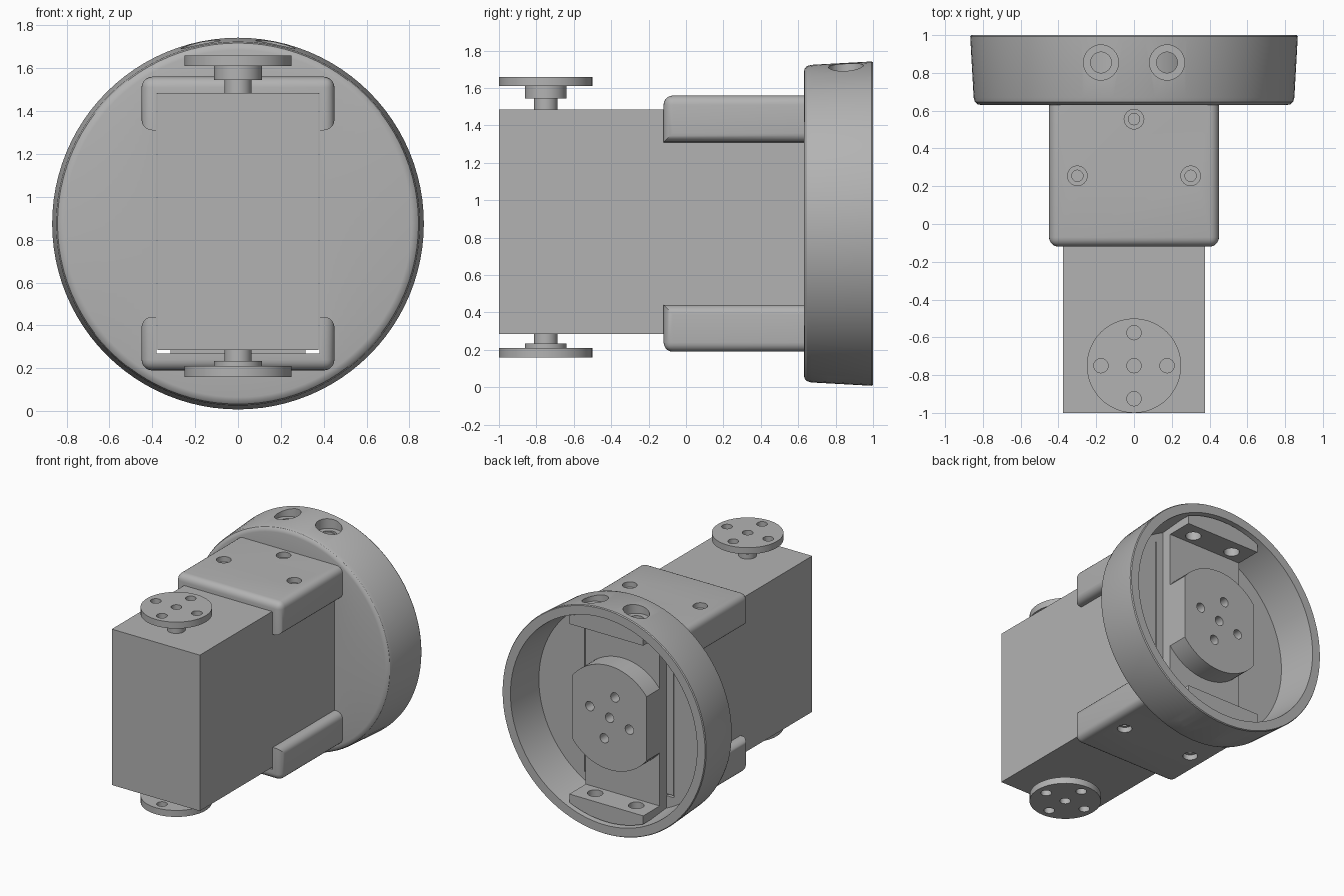
import bpy, bmesh, math
from mathutils import Matrix, Vector

if "Cube" in bpy.data.objects:
    bpy.data.objects.remove(bpy.data.objects["Cube"], do_unlink=True)

MID = 0.875                                   # height of the cup axis
ALONG_Y = Matrix.Rotation(-math.pi / 2, 4, "X")

grey = bpy.data.materials.new("plain_grey")
grey.use_nodes = True
grey.diffuse_color = (0.45, 0.45, 0.45, 1)
grey.node_tree.nodes["Principled BSDF"].inputs["Base Color"].default_value = (0.45, 0.45, 0.45, 1)


def add_lathe(bm, profile, matrix, steps=32):
    """Spin a (radius, height) profile that starts and ends on the axis."""
    part = bmesh.new()
    verts = [part.verts.new((r, 0, h)) for r, h in profile]
    edges = [part.edges.new(pair) for pair in zip(verts, verts[1:])]
    bmesh.ops.spin(part, geom=verts + edges, cent=(0, 0, 0), axis=(0, 0, 1),
                   angle=2 * math.pi, steps=steps, use_merge=True)
    bmesh.ops.remove_doubles(part, verts=part.verts, dist=1e-5)
    part.transform(matrix)
    bmesh.ops.recalc_face_normals(part, faces=part.faces)
    mesh = bpy.data.meshes.new("temp")
    part.to_mesh(mesh)
    part.free()
    bm.from_mesh(mesh)
    bpy.data.meshes.remove(mesh)


def add_box(bm, low, high):
    low, high = Vector(low), Vector(high)
    size = Matrix.Diagonal((*(high - low), 1))
    return bmesh.ops.create_cube(bm, size=1, matrix=Matrix.Translation((low + high) / 2) @ size)


def add_prism(bm, outline, y0, y1):
    """Extrude an (x, z) outline, z measured from the cup axis, along y."""
    face = bm.faces.new([bm.verts.new((x, y0, MID + z)) for x, z in outline])
    new = bmesh.ops.extrude_face_region(bm, geom=[face])["geom"]
    bmesh.ops.translate(bm, vec=(0, y1 - y0, 0),
                        verts=[v for v in new if isinstance(v, bmesh.types.BMVert)])
    bmesh.ops.recalc_face_normals(bm, faces=bm.faces)


def finish(bm, name):
    mesh = bpy.data.meshes.new(name)
    bm.to_mesh(mesh)
    bm.free()
    mesh.materials.append(grey)
    obj = bpy.data.objects.new(name, mesh)
    bpy.context.collection.objects.link(obj)
    return obj


def cut(obj, bm):
    """Subtract the cutter mesh and bake the result."""
    cutter = finish(bm, "cutter")
    cutter.hide_render = True
    mod = obj.modifiers.new("cut", "BOOLEAN")
    mod.operation, mod.solver, mod.object = "DIFFERENCE", "EXACT", cutter
    result = bpy.data.meshes.new_from_object(obj.evaluated_get(bpy.context.evaluated_depsgraph_get()))
    obj.modifiers.clear()
    obj.data = result
    bpy.data.objects.remove(cutter, do_unlink=True)


def mirrored(obj, name):
    """Copy a part upside down about the cup axis."""
    copy = obj.copy()
    copy.data = obj.data.copy()
    copy.name = name
    copy.data.transform(Matrix.Translation((0, 0, 2 * MID)) @ Matrix.Diagonal((1, 1, -1, 1)))
    copy.data.flip_normals()
    bpy.context.collection.objects.link(copy)
    return copy


def drill(radius, h0, h1):
    return [(0, h0), (radius, h0), (radius, h1), (0, h1)]


# Channel through the brackets and the cup floor
def channel():
    bm = bmesh.new()
    add_box(bm, (-0.38, -0.5, MID - 0.605), (0.38, 0.8, MID + 0.605))
    return bm


# Screw holes through the cup rim, wide outside and narrow inside
def rim_screws():
    bm = bmesh.new()
    for x in (-0.175, 0.175):
        for side in (0, math.pi):
            place = Matrix.Translation((x, 0.855, MID)) @ Matrix.Rotation(side, 4, "X")
            add_lathe(bm, [(0, 0.55), (0.055, 0.55), (0.055, 0.78), (0.093, 0.78), (0.093, 1), (0, 1)], place)
    return bm


# Round cup, open to the back
bm = bmesh.new()
add_lathe(bm, [(0, 0.63), (0.81, 0.63), (0.828, 0.634), (0.842, 0.646), (0.849, 0.67),
               (0.867, 0.992), (0.862, 1), (0.795, 1), (0.77, 0.69), (0, 0.69)],
          Matrix.Translation((0, 0, MID)) @ ALONG_Y, 96)
cup = finish(bm, "cup")
cut(cup, channel())
cut(cup, rim_screws())

# Motor body
bm = bmesh.new()
add_box(bm, (-0.375, -1, 0.285), (0.375, 0.69, 1.485))
finish(bm, "motor_body")

# Back plate with curved flanges against the cup wall
bm = bmesh.new()
add_box(bm, (-0.315, 0.66, MID - 0.66), (0.315, 0.77, MID + 0.66))
finish(bm, "back_plate")
half = math.asin(0.315 / 0.785)
arc = [half * (1 - k / 8) for k in range(17)]
outline = [(0.785 * math.sin(a), 0.785 * math.cos(a)) for a in arc] + [(-0.315, 0.655), (0.315, 0.655)]
bm = bmesh.new()
add_prism(bm, outline, 0.68, 0.97)
flange = finish(bm, "upper_flange")
cut(flange, rim_screws())
mirrored(flange, "lower_flange")

# Round hub with two flat sides and five holes
start = math.acos(0.315 / 0.4)
arc = [start + (math.pi - 2 * start) * k / 24 for k in range(25)]
arc += [a + math.pi for a in arc]
bm = bmesh.new()
add_prism(bm, [(0.4 * math.cos(a), 0.4 * math.sin(a)) for a in arc], 0.75, 0.93)
hub = finish(bm, "hub")
bm = bmesh.new()
spots = [(0, 0)] + [(0.175 * math.cos(a), 0.175 * math.sin(a))
                    for a in (math.radians(15 + 90 * k) for k in range(4))]
for x, z in spots:
    add_lathe(bm, drill(0.036, 0.82, 1), Matrix.Translation((x, 0, MID + z)) @ ALONG_Y, 24)
cut(hub, bm)

# Brackets that wrap the motor above and below
bm = bmesh.new()
add_box(bm, (-0.45, -0.12, 1.31), (0.45, 0.65, 1.56))


def rounded(edge):
    mid = (edge.verts[0].co + edge.verts[1].co) / 2
    return mid.y < 0.6 and (abs(mid.x) > 0.4 or mid.z > 1.5)


bmesh.ops.bevel(bm, geom=[e for e in bm.edges if rounded(e)], offset=0.05, segments=5,
                profile=0.5, affect="EDGES")
bracket = finish(bm, "upper_bracket")
cut(bracket, channel())
bm = bmesh.new()
for x, y in ((0, 0.555), (-0.3, 0.255), (0.3, 0.255)):
    add_lathe(bm, [(0, 1.4), (0.03, 1.4), (0.03, 1.52), (0.052, 1.52), (0.052, 1.6), (0, 1.6)],
              Matrix.Translation((x, y, 0)), 24)
cut(bracket, bm)
mirrored(bracket, "lower_bracket")

# Horn discs on stepped shafts, drilled with five holes
for name, levels in (("upper_horn", (1.48, 1.545, 1.61, 1.66)), ("lower_horn", (0.29, 0.235, 0.21, 0.16))):
    root, step, under, outer = levels
    place = Matrix.Translation((0, -0.75, 0))
    bm = bmesh.new()
    add_lathe(bm, [(0, root), (0.063, root), (0.063, step), (0.112, step), (0.112, under),
                   (0.25, under), (0.25, outer), (0, outer)], place, 48)
    horn = finish(bm, name)
    reach = 0.05 if outer > MID else -0.05
    bm = bmesh.new()
    for x, y in ((0, 0), (0.175, 0), (-0.175, 0), (0, 0.175), (0, -0.175)):
        add_lathe(bm, drill(0.038, under - reach / 5, outer + reach),
                  place @ Matrix.Translation((x, y, 0)), 24)
    cut(horn, bm)

# Smooth the round parts and keep the hard edges
for obj in bpy.context.collection.objects:
    if obj.type == "MESH" and grey.name in obj.data.materials:
        bpy.ops.object.select_all(action="DESELECT")
        obj.select_set(True)
        bpy.context.view_layer.objects.active = obj
        bpy.ops.object.shade_smooth_by_angle(angle=math.radians(30))
